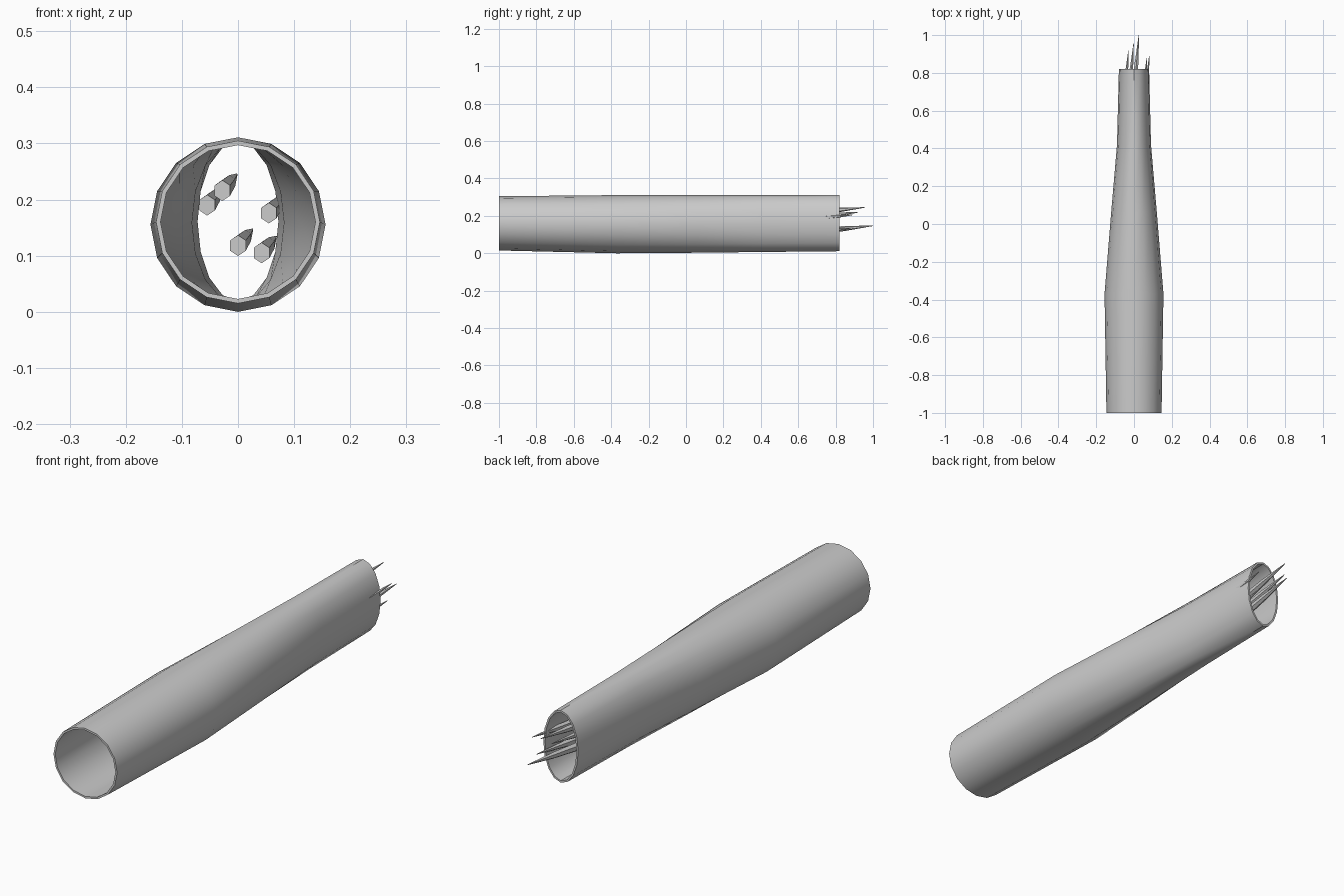
import bpy, bmesh, math
from mathutils import Vector

if "Cube" in bpy.data.objects:
    bpy.data.objects.remove(bpy.data.objects["Cube"])

grey = bpy.data.materials.new("plain grey")
grey.use_nodes = True
grey.diffuse_color = (0.6, 0.6, 0.6, 1)
grey.node_tree.nodes["Principled BSDF"].inputs["Base Color"].default_value = (0.6, 0.6, 0.6, 1)


def loft(name, rings, sides, closed):
    """Skin rings of (centre, x radius, z radius) running along y."""
    bm = bmesh.new()
    loops = []
    for c, rx, rz in rings:
        loops.append([bm.verts.new(Vector(c) + Vector((rx * math.sin(a), 0, rz * math.cos(a))))
                      for a in (2 * math.pi * i / sides for i in range(sides))])
    pairs = list(zip(loops, loops[1:]))
    if closed:
        pairs.append((loops[-1], loops[0]))
    else:
        bm.faces.new(loops[0])
        bm.faces.new(loops[-1])
    for a, b in pairs:
        for i in range(sides):
            j = (i + 1) % sides
            bm.faces.new((a[i], a[j], b[j], b[i]))
    bmesh.ops.recalc_face_normals(bm, faces=bm.faces)
    mesh = bpy.data.meshes.new(name)
    bm.to_mesh(mesh)
    bm.free()
    obj = bpy.data.objects.new(name, mesh)
    bpy.context.collection.objects.link(obj)
    mesh.materials.append(grey)
    bpy.ops.object.select_all(action='DESELECT')
    obj.select_set(True)
    bpy.context.view_layer.objects.active = obj
    bpy.ops.object.shade_smooth_by_angle(angle=math.radians(35))
    return obj


# Hollow sleeve: y, half width, bottom, top
stations = [(-1, 0.146, 0.015, 0.305), (-0.37, 0.156, 0.0, 0.311),
            (0.06, 0.121, 0.003, 0.311), (0.42, 0.09, 0.007, 0.311),
            (0.82, 0.08, 0.011, 0.311)]
wall = 0.008
outer = [((0, y, (b + t) / 2), w, (t - b) / 2) for y, w, b, t in stations]
inner = [(c, rx - wall, rz - wall) for c, rx, rz in reversed(outer)]
loft("sleeve", outer + inner, 16, True)

# Tapered hexagonal spikes: base x, base z, tip y
spikes = [(-0.055, 0.190, 0.92), (-0.028, 0.216, 0.955), (0.055, 0.176, 0.89),
          (0.0, 0.118, 1.0), (0.042, 0.105, 0.88)]
for n, (x, z, tip) in enumerate(spikes, 1):
    base = Vector((x, tip - 0.3, z))
    end = Vector((x + 0.026, tip, z + 0.029))
    rings = [(base.lerp(end, f), 0.016 * k, 0.0185 * k)
             for f, k in ((0, 1), (0.5, 0.72), (1, 0.08))]
    loft(f"spike_{n}", rings, 6, False)
